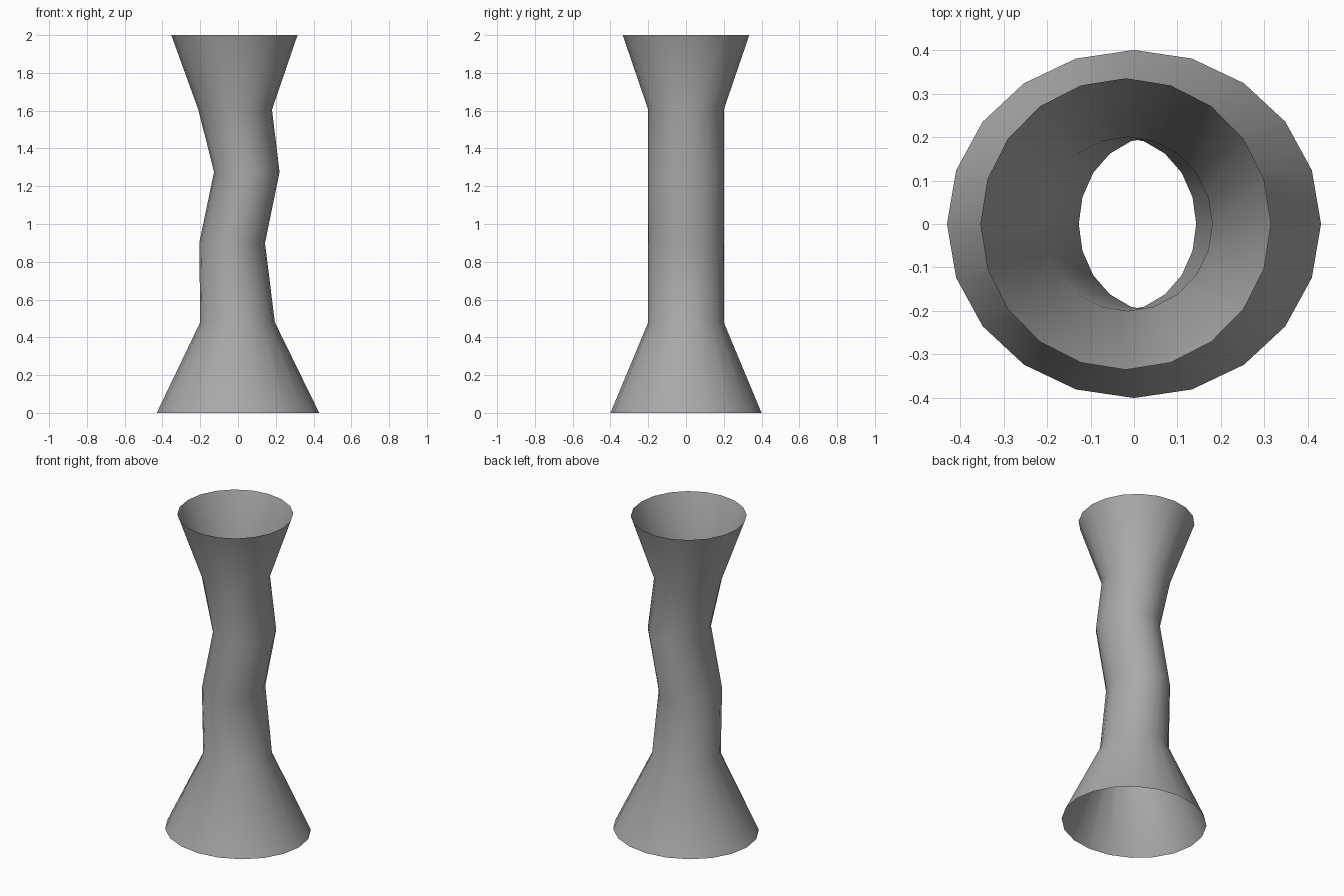
import bpy, bmesh
from math import cos, sin, pi

cube = bpy.data.objects.get("Cube")
if cube:
    bpy.data.objects.remove(cube, do_unlink=True)

SIDES = 20
# Cross-sections: height, left edge, right edge, depth radius
RINGS = [
    (0.0, -0.43, 0.43, 0.40),
    (0.48, -0.20, 0.195, 0.20),
    (0.90, -0.205, 0.143, 0.20),
    (1.275, -0.127, 0.22, 0.20),
    (1.605, -0.21, 0.18, 0.20),
    (2.0, -0.353, 0.315, 0.335),
]

# Matte grey surface
grey = bpy.data.materials.new("matte_grey")
grey.use_nodes = True
colour = (0.40, 0.40, 0.40, 1.0)
grey.diffuse_color = colour
grey.node_tree.nodes["Principled BSDF"].inputs["Base Color"].default_value = colour


def add_ring(bm, z, left, right, depth):
    centre, half = (left + right) / 2, (right - left) / 2
    angles = [2 * pi * i / SIDES for i in range(SIDES)]
    return [bm.verts.new((centre + half * cos(a), depth * sin(a), z)) for a in angles]


# Open-ended bent tube with flared ends
bm = bmesh.new()
rings = [add_ring(bm, *r) for r in RINGS]
for low, high in zip(rings, rings[1:]):
    for i in range(SIDES):
        j = (i + 1) % SIDES
        face = bm.faces.new((low[i], low[j], high[j], high[i]))
        face.smooth = True
mesh = bpy.data.meshes.new("flared_tube")
bm.to_mesh(mesh)
bm.free()
mesh.materials.append(grey)
tube = bpy.data.objects.new("flared_tube", mesh)
bpy.context.collection.objects.link(tube)
